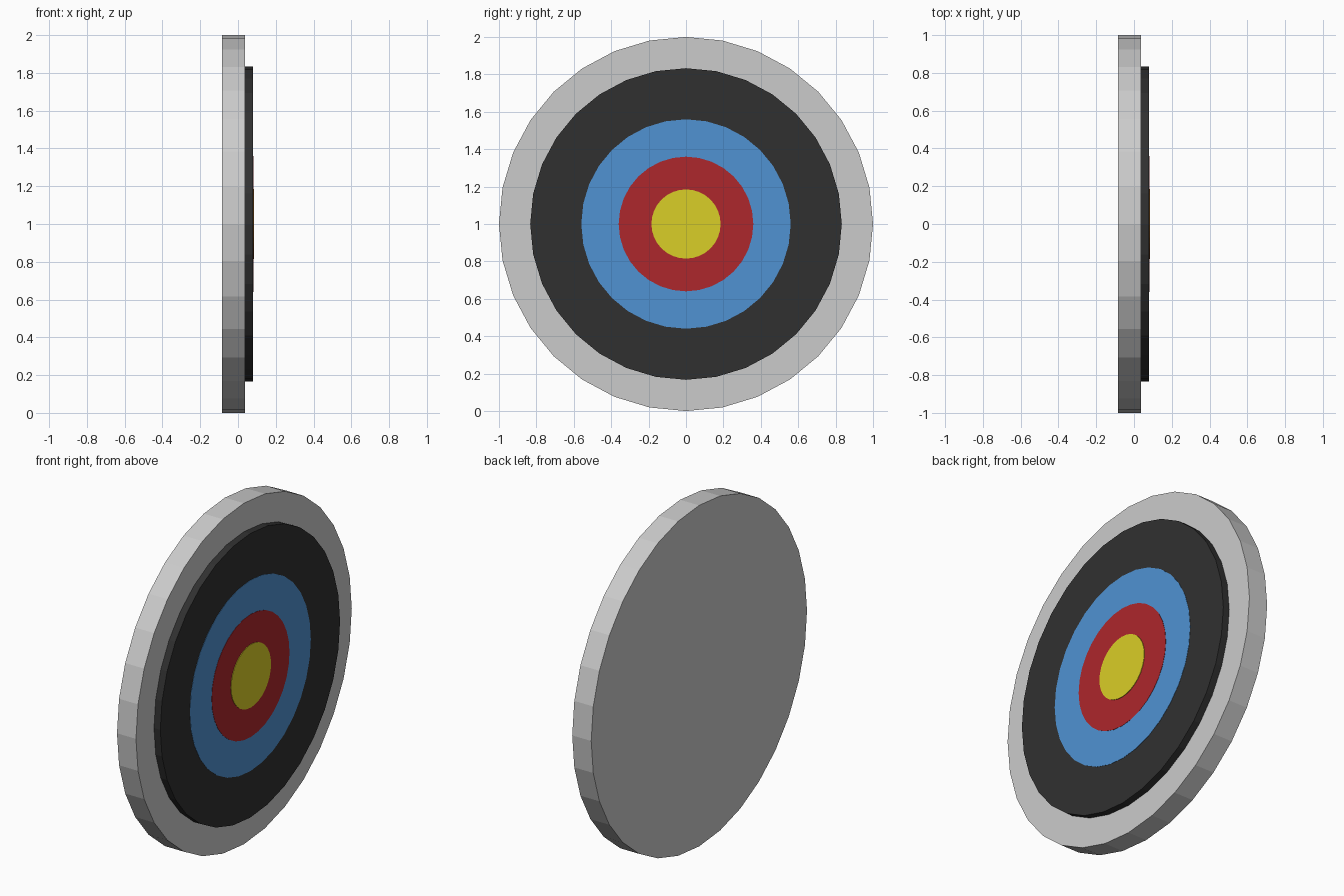
import bpy
from math import pi

if "Cube" in bpy.data.objects:
    bpy.data.objects.remove(bpy.data.objects["Cube"])


def disc(name, radius, x0, x1, color=None):
    """32-sided disc facing +x, spanning x0..x1, centred at z = 1."""
    bpy.ops.mesh.primitive_cylinder_add(
        vertices=32, radius=radius, depth=x1 - x0,
        location=((x0 + x1) / 2, 0, 1), rotation=(0, pi / 2, 0))
    ob = bpy.context.object
    ob.name = name
    if color:
        mat = bpy.data.materials.new(name)
        mat.diffuse_color = (*color, 1)
        mat.use_nodes = True
        mat.node_tree.nodes["Principled BSDF"].inputs["Base Color"].default_value = mat.diffuse_color
        ob.data.materials.append(mat)
    return ob


# Backing board
disc("target_backing", 1.0, -0.085, 0.038)
# Raised black face, then thin coloured zones stepping slightly forward
disc("black_zone", 0.833, 0.038, 0.079, (0.03, 0.03, 0.03))
disc("blue_zone", 0.56, 0.07, 0.0805, (0.08, 0.29, 0.65))
disc("red_zone", 0.36, 0.07, 0.082, (0.42, 0.02, 0.025))
disc("yellow_bullseye", 0.185, 0.07, 0.085, (0.7, 0.62, 0.02))
